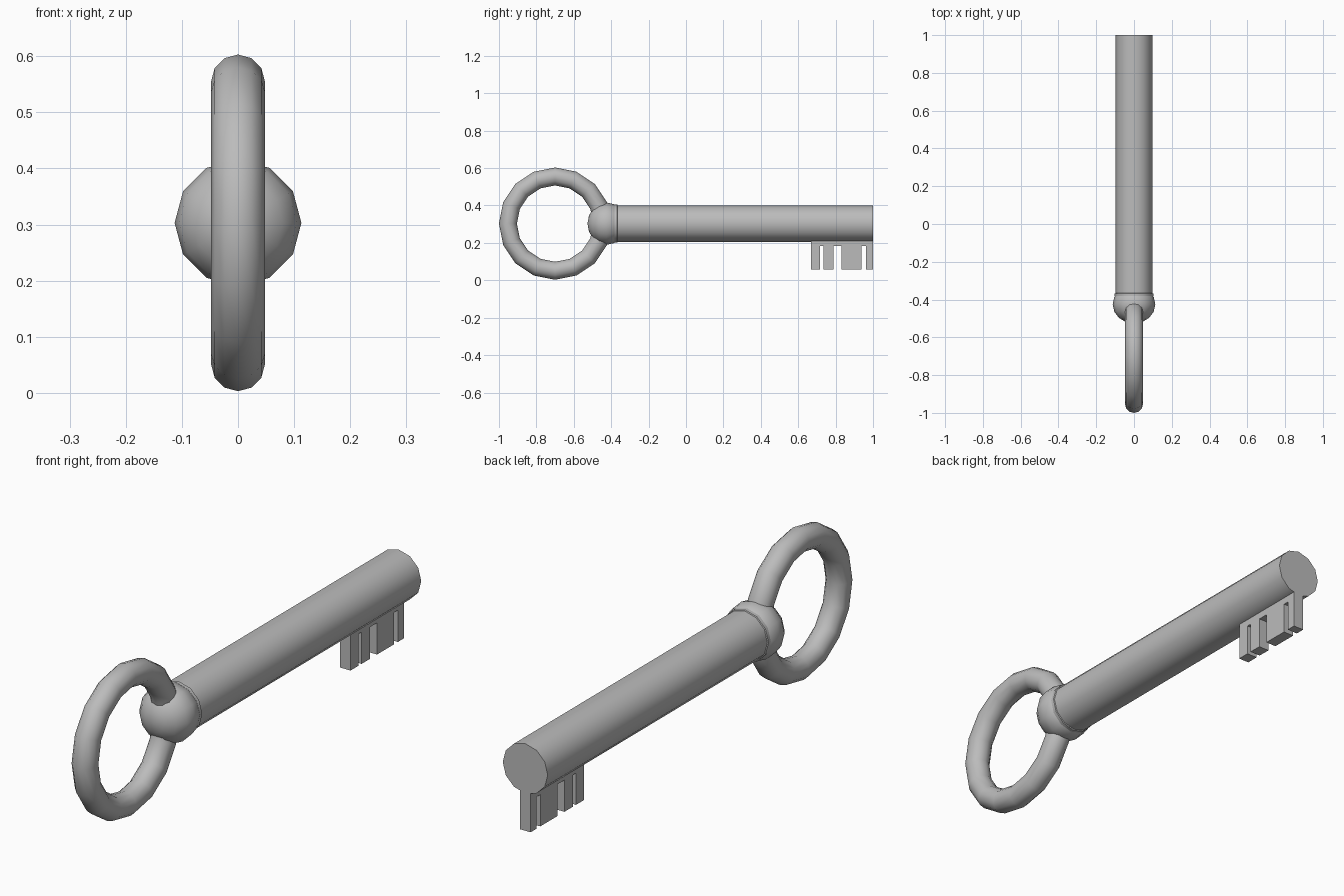
import bpy
import bmesh
import math
from mathutils import Matrix

cube = bpy.data.objects.get("Cube")
if cube:
    bpy.data.objects.remove(cube, do_unlink=True)

AXIS_Z = 0.303

steel = bpy.data.materials.new("grey_steel")
steel.use_nodes = True
GREY = (0.5, 0.5, 0.5, 1)
steel.diffuse_color = GREY
steel.node_tree.nodes["Principled BSDF"].inputs["Base Color"].default_value = GREY


def finish(obj, name, smooth=True):
    obj.name = name
    obj.data.materials.append(steel)
    if smooth:
        bpy.ops.object.select_all(action="DESELECT")
        obj.select_set(True)
        bpy.context.view_layer.objects.active = obj
        bpy.ops.object.shade_smooth_by_angle(angle=math.radians(42))
    return obj


def from_bmesh(bm, name, smooth=True):
    bmesh.ops.recalc_face_normals(bm, faces=bm.faces)
    mesh = bpy.data.meshes.new(name)
    bm.to_mesh(mesh)
    bm.free()
    obj = bpy.data.objects.new(name, mesh)
    bpy.context.collection.objects.link(obj)
    return finish(obj, name, smooth)


def lathe(name, profile, sides=12):
    """Turn (y, radius) points around the key's long axis, capping the ends."""
    bm = bmesh.new()
    rings = []
    for y, r in profile:
        angles = [math.tau * i / sides for i in range(sides)]
        rings.append([bm.verts.new((r * math.cos(a), y, AXIS_Z + r * math.sin(a)))
                      for a in angles])
    for a, b in zip(rings, rings[1:]):
        for i in range(sides):
            j = (i + 1) % sides
            bm.faces.new((a[i], a[j], b[j], b[i]))
    bm.faces.new(rings[0])
    bm.faces.new(rings[-1])
    return from_bmesh(bm, name)


# Ring handle, standing in the YZ plane
bpy.ops.mesh.primitive_torus_add(
    major_segments=16, minor_segments=12, major_radius=0.252, minor_radius=0.048,
    location=(0, -0.7, AXIS_Z), rotation=(0, math.pi / 2, 0))
finish(bpy.context.object, "ring_handle")

# Ball joining ring and shaft
bpy.ops.mesh.primitive_uv_sphere_add(
    segments=12, ring_count=8, radius=0.113,
    location=(0, -0.425, AXIS_Z), rotation=(math.pi / 2, 0, 0))
ball = finish(bpy.context.object, "ball_joint")
ball.scale.z = 0.9

# Collar and shaft
lathe("collar", [(-0.388, 0.09), (-0.382, 0.102), (-0.368, 0.102), (-0.362, 0.09)])
lathe("shaft", [(-0.4, 0.098), (1.0, 0.098)])

# Key bit: one notched outline, extruded across its thickness
TOP, SLOT, FOOT = 0.24, 0.183, 0.058
teeth = [(0.667, 0.717), (0.736, 0.789), (0.832, 0.939), (0.962, 1.0)]
outline = [(teeth[0][0], TOP)]
for i, (a, b) in enumerate(teeth):
    if i:
        outline.append((a, SLOT))
    outline += [(a, FOOT), (b, FOOT)]
    if i < len(teeth) - 1:
        outline.append((b, SLOT))
outline.append((teeth[-1][1], TOP))
bm = bmesh.new()
face = bm.faces.new([bm.verts.new((-0.023, y, z)) for y, z in outline])
grown = bmesh.ops.extrude_face_region(bm, geom=[face])
moved = [v for v in grown["geom"] if isinstance(v, bmesh.types.BMVert)]
bmesh.ops.translate(bm, verts=moved, vec=(0.046, 0, 0))
from_bmesh(bm, "key_bit", smooth=False)
